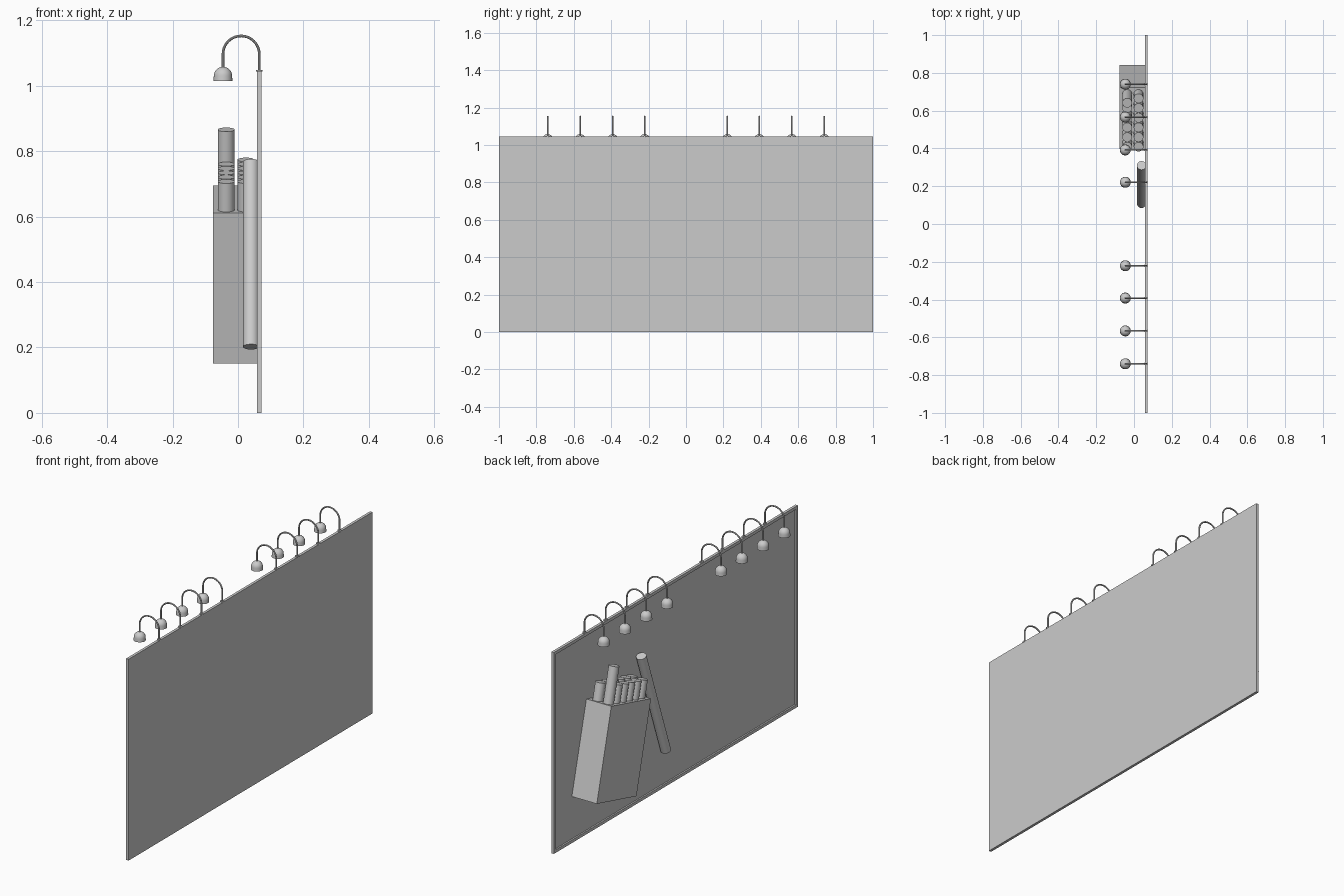
import bpy
import bmesh
from math import radians, sin, cos, pi
from mathutils import Vector, Matrix

cube = bpy.data.objects.get("Cube")
if cube:
    bpy.data.objects.remove(cube, do_unlink=True)

# Single flat colour
grey = bpy.data.materials.new("plain grey")
grey.use_nodes = True
colour = (0.6, 0.6, 0.6, 1.0)
grey.diffuse_color = colour
grey.node_tree.nodes["Principled BSDF"].inputs["Base Color"].default_value = colour


def finish(bm, name, smooth=False):
    bmesh.ops.recalc_face_normals(bm, faces=bm.faces[:])
    mesh = bpy.data.meshes.new(name)
    bm.to_mesh(mesh)
    bm.free()
    mesh.materials.append(grey)
    obj = bpy.data.objects.new(name, mesh)
    bpy.context.collection.objects.link(obj)
    if smooth:
        bpy.ops.object.select_all(action="DESELECT")
        obj.select_set(True)
        bpy.context.view_layer.objects.active = obj
        bpy.ops.object.shade_smooth_by_angle(angle=radians(35))
    return obj


def add_box(bm, low, high):
    low, high = Vector(low), Vector(high)
    matrix = Matrix.Translation((low + high) / 2) @ Matrix.Diagonal((*(high - low), 1))
    bmesh.ops.create_cube(bm, size=1, matrix=matrix)


def rod(name, start, end, radius):
    start, end = Vector(start), Vector(end)
    axis = end - start
    bm = bmesh.new()
    turn = axis.to_track_quat("Z", "Y").to_matrix().to_4x4()
    bmesh.ops.create_cone(bm, cap_ends=True, segments=32, radius1=radius, radius2=radius,
                          depth=axis.length,
                          matrix=Matrix.Translation((start + end) / 2) @ turn)
    return finish(bm, name, True)


# Board with a shallow recessed panel inside a thin frame
TOP = 1.045
PANEL = 0.066
bm = bmesh.new()
add_box(bm, (0.058, -1, 0), (0.072, 1, TOP))
bm.normal_update()
face = min(bm.faces, key=lambda f: f.calc_center_median().x)
bmesh.ops.inset_region(bm, faces=[face], thickness=0.022)
inner = bmesh.ops.extrude_discrete_faces(bm, faces=[face])["faces"][0]
bmesh.ops.translate(bm, verts=inner.verts[:], vec=(PANEL - 0.058, 0, 0))
finish(bm, "board")

# Leaning box, defined by its lower corner and tilt
tilt = radians(14.5)
across = Vector((0, cos(tilt), sin(tilt)))
along = Vector((0, -sin(tilt), cos(tilt)))
corner = Vector((0, 0.516, 0.151))
WIDTH, HEIGHT = 0.336, 0.476
bm = bmesh.new()
add_box(bm, (-0.077, 0, 0), (PANEL, WIDTH, HEIGHT))
bmesh.ops.transform(bm, verts=bm.verts[:],
                    matrix=Matrix.Translation(corner) @ Matrix.Rotation(tilt, 4, "X"))
finish(bm, "box")

# Two rows of sticks rising from the box, one pulled up higher
for row, x in enumerate((-0.036, 0.024)):
    for i in range(6):
        rise = 0.185 if row == 0 and i == 5 else 0.09
        foot = corner + across * (0.035 + 0.053 * i) + Vector((x, 0, 0))
        rod("stick", foot + along * (HEIGHT - 0.05), foot + along * (HEIGHT + rise), 0.0255)

# Loose stick leaning on the panel
rod("loose_stick", (0.04, 0.108, 0.202), (0.04, 0.31, 0.768), 0.0245)


def lamp(y):
    # Mounting foot on the board edge
    rod("lamp_foot", (0.065, y, TOP - 0.002), (0.065, y, TOP + 0.004), 0.01)

    # Arched tube
    radius, mid, spring = 0.0555, 0.0095, 1.097
    path = [(mid + radius, TOP)]
    path += [(mid + radius * cos(pi * k / 20), spring + radius * sin(pi * k / 20))
             for k in range(21)]
    path.append((mid - radius, 1.055))
    tube, sides = 0.004, 10
    bm = bmesh.new()
    rings = []
    for k, (x, z) in enumerate(path):
        a = pi * min(max(k - 1, 0), 20) / 20
        out = Vector((cos(a), 0, sin(a)))
        ring = []
        for s in range(sides):
            t = 2 * pi * s / sides
            ring.append(bm.verts.new(Vector((x, y, z)) + out * tube * cos(t)
                                     + Vector((0, tube * sin(t), 0))))
        rings.append(ring)
    for a, b in zip(rings, rings[1:]):
        for s in range(sides):
            n = (s + 1) % sides
            bm.faces.new((a[s], a[n], b[n], b[s]))
    bm.faces.new(rings[0])
    bm.faces.new(rings[-1])
    finish(bm, "lamp_arm", True)

    # Domed shade, spun from a half profile
    profile = [(0, 1.015), (0.029, 1.015), (0.028, 1.03)]
    profile += [(0.028 * cos(pi * k / 16), 1.03 + 0.028 * sin(pi * k / 16))
                for k in range(1, 8)] + [(0, 1.058)]
    bm = bmesh.new()
    verts = [bm.verts.new((r, 0, z)) for r, z in profile]
    edges = [bm.edges.new(pair) for pair in zip(verts, verts[1:])]
    bmesh.ops.spin(bm, geom=verts + edges, cent=(0, 0, 0), axis=(0, 0, 1),
                   angle=2 * pi, steps=24, use_duplicate=False)
    bmesh.ops.remove_doubles(bm, verts=bm.verts[:], dist=0.0001)
    bmesh.ops.translate(bm, verts=bm.verts[:], vec=(mid - radius, y, 0))
    finish(bm, "lamp_shade", True)


# Two groups of four lamps along the top edge
for side in (1, -1):
    for offset in (0.221, 0.392, 0.566, 0.74):
        lamp(side * offset)
